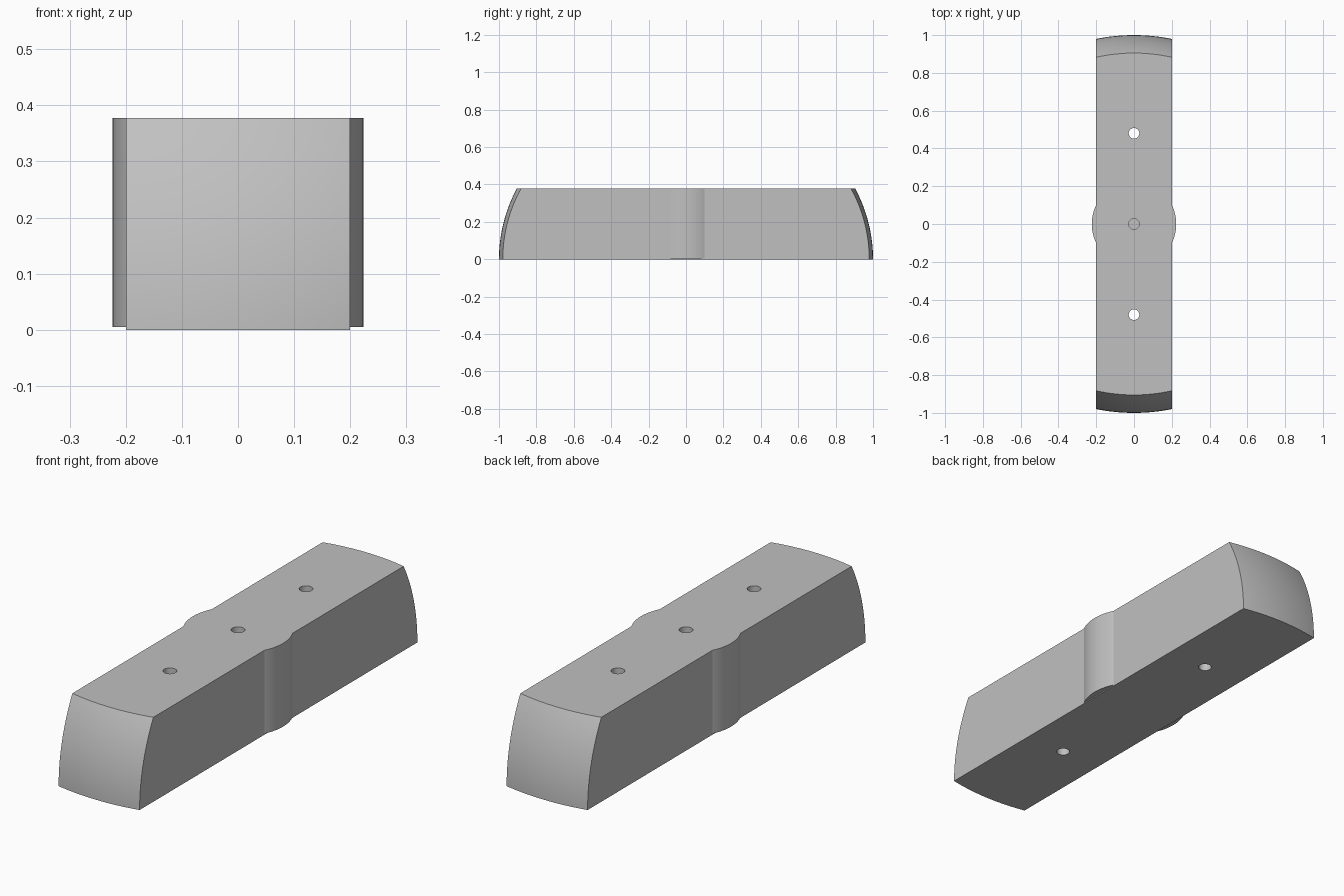
import bpy
import bmesh
import math
from mathutils import Matrix

if "Cube" in bpy.data.objects:
    bpy.data.objects.remove(bpy.data.objects["Cube"], do_unlink=True)

HEIGHT = 0.377
HALF_WIDTH = 0.2
TOP_RADIUS = 0.905      # end radius at the top; 1.0 at the bottom
BOSS_RADIUS = 0.2236
HOLE_RADIUS = 0.028
HOLE_Y = 0.48

grey = bpy.data.materials.new("light grey")
grey.use_nodes = True
colour = (0.53, 0.53, 0.53, 1)
grey.diffuse_color = colour
grey.node_tree.nodes["Principled BSDF"].inputs["Base Color"].default_value = colour


def add_object(name, bm):
    bmesh.ops.recalc_face_normals(bm, faces=bm.faces)
    mesh = bpy.data.meshes.new(name)
    bm.to_mesh(mesh)
    bm.free()
    mesh.materials.append(grey)
    obj = bpy.data.objects.new(name, mesh)
    bpy.context.collection.objects.link(obj)
    return obj


def cylinder(name, radius, y, bottom, top, sides):
    bm = bmesh.new()
    bmesh.ops.create_cone(bm, cap_ends=True, segments=sides, radius1=radius,
                          radius2=radius, depth=top - bottom,
                          matrix=Matrix.Translation((0, y, (top + bottom) / 2)))
    return add_object(name, bm)


def combine(target, tool, operation):
    mod = target.modifiers.new(operation.lower(), "BOOLEAN")
    mod.operation = operation
    mod.solver = "EXACT"
    mod.object = tool
    bpy.context.view_layer.objects.active = target
    bpy.ops.object.modifier_apply(modifier=mod.name)
    bpy.data.objects.remove(tool, do_unlink=True)


# Domed disc whose rim gives the doubly curved ends
drop = 1 - TOP_RADIUS
arc = (HEIGHT ** 2 + drop ** 2) / (2 * drop)
steps, segments = 20, 240
bm = bmesh.new()
rings = []
for i in range(steps + 1):
    z = HEIGHT * i / steps
    r = 1 - arc + math.sqrt(arc ** 2 - z ** 2)
    angles = [2 * math.pi * k / segments for k in range(segments)]
    rings.append([bm.verts.new((r * math.cos(a), r * math.sin(a), z)) for a in angles])
for low, high in zip(rings, rings[1:]):
    for k in range(segments):
        n = (k + 1) % segments
        bm.faces.new((low[k], low[n], high[n], high[k]))
bm.faces.new(rings[0])
bm.faces.new(rings[-1])
body = add_object("bar_body", bm)

# Trim the disc to a straight sided bar
bm = bmesh.new()
bmesh.ops.create_cube(bm, size=1, matrix=Matrix.Diagonal((2 * HALF_WIDTH, 3, 2, 1)))
combine(body, add_object("side_trim", bm), "INTERSECT")

# Round boss bulging from both sides
combine(body, cylinder("centre_boss", BOSS_RADIUS, 0, 0.005, HEIGHT, 128), "UNION")

# Two through holes and a blind hole in the middle
for y, bottom in ((-HOLE_Y, -0.1), (0, 0.1), (HOLE_Y, -0.1)):
    combine(body, cylinder("hole_cutter", HOLE_RADIUS, y, bottom, 0.5, 48), "DIFFERENCE")

bpy.ops.object.select_all(action="DESELECT")
body.select_set(True)
bpy.context.view_layer.objects.active = body
bpy.ops.object.shade_smooth_by_angle(angle=math.radians(20))
